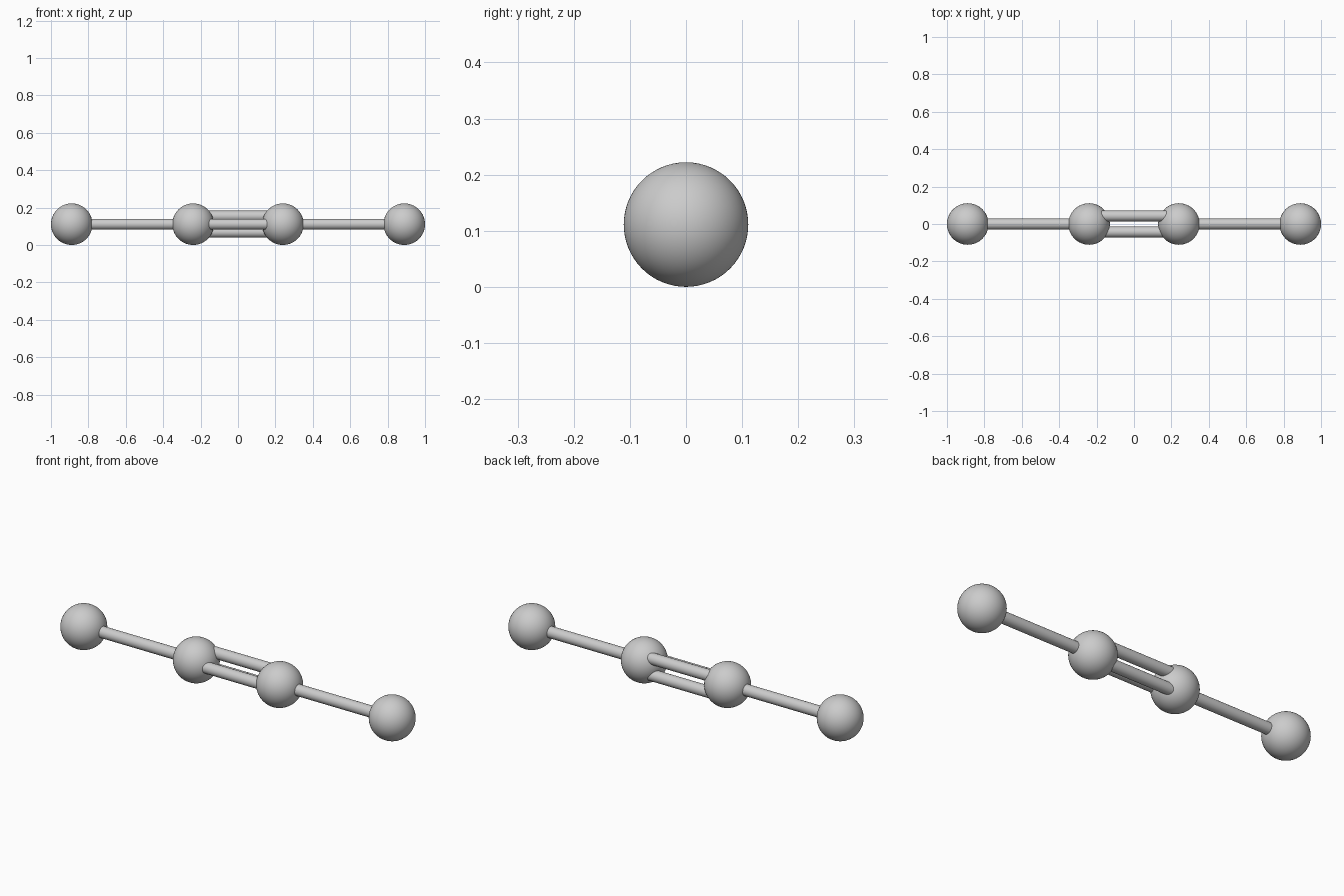
import bpy
import math

if "Cube" in bpy.data.objects:
    bpy.data.objects.remove(bpy.data.objects["Cube"])

R = 0.111          # atom radius
ROD = 0.029        # bond radius
INNER, OUTER = 0.24, 0.889
OFF = 0.043        # spacing of the triple bond rods


def smooth(obj, name):
    obj.name = name
    bpy.ops.object.shade_smooth_by_angle(angle=math.radians(35))


def atom(name, x):
    bpy.ops.mesh.primitive_uv_sphere_add(segments=64, ring_count=32, radius=R, location=(x, 0, R))
    smooth(bpy.context.object, name)


def bond(name, x0, x1, y=0.0, z=0.0):
    bpy.ops.mesh.primitive_cylinder_add(vertices=32, radius=ROD, depth=abs(x1 - x0),
                                        location=((x0 + x1) / 2, y, R + z),
                                        rotation=(0, math.pi / 2, 0))
    smooth(bpy.context.object, name)


# Atoms and single bonds, mirrored left and right
for side, s in (("left", -1), ("right", 1)):
    atom(f"outer_atom_{side}", s * OUTER)
    atom(f"inner_atom_{side}", s * INNER)
    bond(f"single_bond_{side}", s * INNER, s * OUTER)

# Triple bond: one rod in front, two behind
for name, y, z in (("front", -OFF, 0), ("back_upper", OFF, OFF), ("back_lower", OFF, -OFF)):
    bond(f"triple_bond_{name}", -INNER, INNER, y, z)
